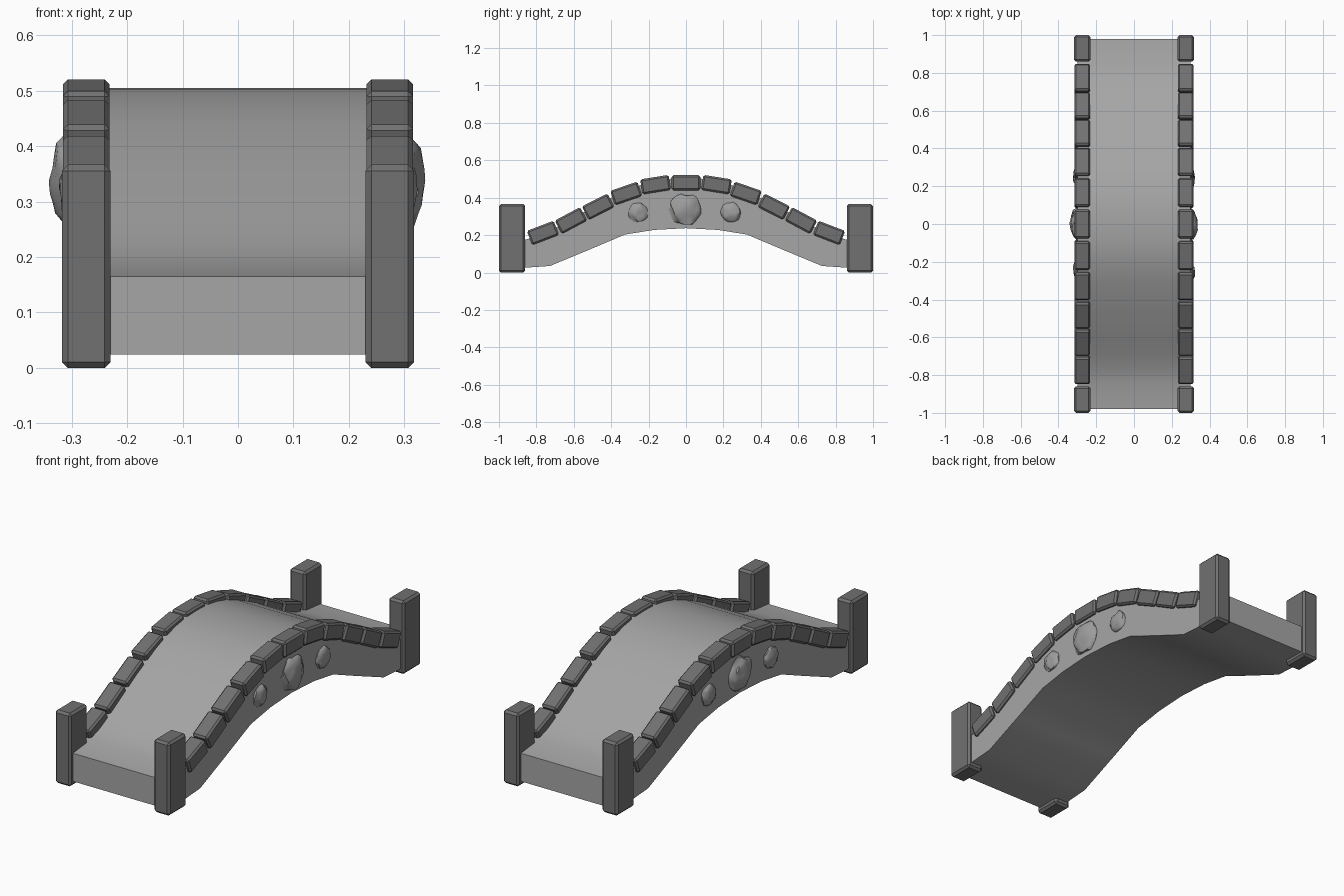
import bpy, bmesh, math
from mathutils import Vector, Matrix, noise

if "Cube" in bpy.data.objects:
    bpy.data.objects.remove(bpy.data.objects["Cube"], do_unlink=True)


def make_material(name, value):
    mat = bpy.data.materials.new(name)
    mat.use_nodes = True
    color = (value, value, value, 1)
    mat.diffuse_color = color
    mat.node_tree.nodes["Principled BSDF"].inputs["Base Color"].default_value = color
    return mat


deck_grey = make_material("light grey stone", 0.38)
block_grey = make_material("dark grey stone", 0.165)
cobble_grey = make_material("mid grey stone", 0.34)


def finish(bm, name, mat, smooth=None):
    bmesh.ops.recalc_face_normals(bm, faces=bm.faces)
    mesh = bpy.data.meshes.new(name)
    bm.to_mesh(mesh)
    bm.free()
    mesh.materials.append(mat)
    obj = bpy.data.objects.new(name, mesh)
    bpy.context.collection.objects.link(obj)
    if smooth:
        bpy.ops.object.select_all(action="DESELECT")
        obj.select_set(True)
        bpy.context.view_layer.objects.active = obj
        bpy.ops.object.shade_smooth_by_angle(angle=math.radians(smooth))
    return obj


def block(name, center, size, bevel, tilt=0):
    bm = bmesh.new()
    bmesh.ops.create_cube(bm, size=1)
    bmesh.ops.scale(bm, vec=size, verts=bm.verts)
    bmesh.ops.bevel(bm, geom=bm.edges[:], offset=bevel, segments=1,
                    affect="EDGES", profile=0.5)
    bmesh.ops.transform(bm, verts=bm.verts,
                        matrix=Matrix.Translation(center) @ Matrix.Rotation(tilt, 4, "X"))
    return finish(bm, name, block_grey)


def mirrored(half):
    return half + [(-y, z) for y, z in reversed(half[:-1])]


# Arched deck: side profile extruded across the width
HALF_WIDTH = 0.3
top = mirrored([(-0.98, 0.165), (-0.85, 0.178), (-0.765, 0.205), (-0.69, 0.243),
                (-0.615, 0.285), (-0.47, 0.366), (-0.32, 0.437), (-0.24, 0.468),
                (-0.16, 0.49), (-0.08, 0.502), (0, 0.505)])
bottom = mirrored([(-0.98, 0.024), (-0.86, 0.026), (-0.727, 0.035), (-0.51, 0.125),
                   (-0.326, 0.203), (-0.17, 0.228), (0, 0.237)])
bm = bmesh.new()
outline = [bm.verts.new((-HALF_WIDTH, y, z)) for y, z in top + bottom[::-1]]
side = bm.faces.new(outline)
grown = bmesh.ops.extrude_face_region(bm, geom=[side])
moved = [v for v in grown["geom"] if isinstance(v, bmesh.types.BMVert)]
bmesh.ops.translate(bm, verts=moved, vec=(2 * HALF_WIDTH, 0, 0))
finish(bm, "arched_deck", deck_grey, smooth=35)

# Corner posts
for sx, side_name in ((1, "left"), (-1, "right")):
    for sy, end_name in ((-1, "front"), (1, "back")):
        block(f"{end_name}_{side_name}_post", (sx * 0.274, sy * 0.93, 0.183),
              (0.088, 0.14, 0.367), 0.011)

# Kerb blocks following the arch: y, z, slope in degrees
kerb = [(-0.765, 0.212, 21), (-0.615, 0.278, 28), (-0.47, 0.352, 27),
        (-0.32, 0.423, 19), (-0.163, 0.47, 9), (0, 0.48, 0)]
kerb += [(-y, z, -a) for y, z, a in reversed(kerb[:-1])]
for sx, side_name in ((1, "left"), (-1, "right")):
    for i, (y, z, slope) in enumerate(kerb):
        block(f"{side_name}_kerb_block_{i + 1}", (sx * 0.274, y, z),
              (0.084, 0.153, 0.081), 0.009, math.radians(slope))


# Lumpy cobbles set into the side walls
def cobble(name, center, radius, depth, seed):
    bm = bmesh.new()
    bmesh.ops.create_icosphere(bm, subdivisions=3, radius=1)
    for v in bm.verts:
        lump = noise.noise(v.co * 2.2 + Vector((seed, seed * 2, 0)))
        v.co *= 1 + 0.22 * lump
    bmesh.ops.scale(bm, vec=(depth, radius, radius), verts=bm.verts)
    bmesh.ops.translate(bm, vec=center, verts=bm.verts)
    finish(bm, name, cobble_grey, smooth=40)


for sx, side_name in ((1, "left"), (-1, "right")):
    for part, y, z, radius, depth in (("front", -0.255, 0.322, 0.052, 0.022),
                                      ("middle", -0.005, 0.337, 0.083, 0.037),
                                      ("back", 0.24, 0.322, 0.053, 0.022)):
        cobble(f"{side_name}_{part}_cobble", (sx * HALF_WIDTH, sx * y, z),
               radius, depth, 3.7 + sx + 5 * y)
